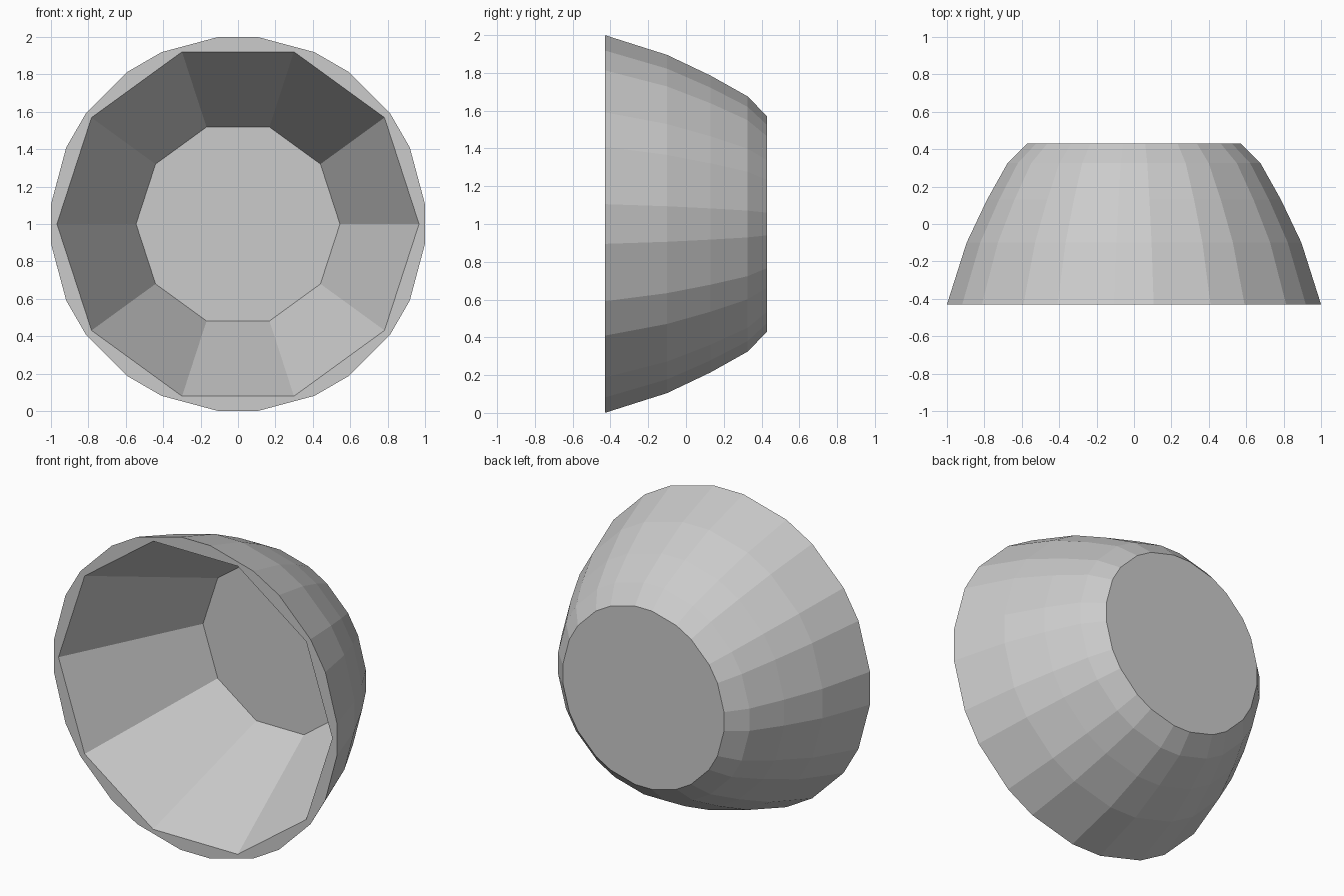
import bpy, bmesh
from math import cos, sin, radians

if "Cube" in bpy.data.objects:
    bpy.data.objects.remove(bpy.data.objects["Cube"])

OUTER = [(-0.43, 1.0055), (-0.10, 0.90), (0.13, 0.79), (0.325, 0.68), (0.43, 0.573)]
INNER = [(-0.43, 0.968), (0.425, 0.545)]
# outer wall alternates narrow and wide facets; inner wall is a plain decagon
OUTER_ANGLES = [a + d for a in range(0, 360, 30) for d in (-6, 6)]
INNER_ANGLES = range(0, 360, 36)

bm = bmesh.new()


def ring(y, r, angles):
    verts = [bm.verts.new((r * cos(radians(a)), y, 1 + r * sin(radians(a)))) for a in angles]
    return verts


def wall(profile, angles):
    rings = [ring(y, r, angles) for y, r in profile]
    for lo, hi in zip(rings, rings[1:]):
        for i in range(len(lo)):
            j = (i + 1) % len(lo)
            bm.faces.new((lo[i], lo[j], hi[j], hi[i]))
    bm.faces.new(rings[-1])  # closed end
    return rings[0]


def loop_edges(verts):
    return [bm.edges.get((v, verts[(i + 1) % len(verts)])) for i, v in enumerate(verts)]


# outer shell, inner cavity and the flat rim joining them
outer_rim = wall(OUTER, OUTER_ANGLES)
inner_rim = wall(INNER, INNER_ANGLES)
bmesh.ops.triangle_fill(bm, use_beauty=True, normal=(0, -1, 0),
                        edges=loop_edges(outer_rim) + loop_edges(inner_rim))
bmesh.ops.recalc_face_normals(bm, faces=bm.faces[:])

mesh = bpy.data.meshes.new("bowl")
bm.to_mesh(mesh)
bm.free()
bpy.context.collection.objects.link(bpy.data.objects.new("bowl", mesh))
